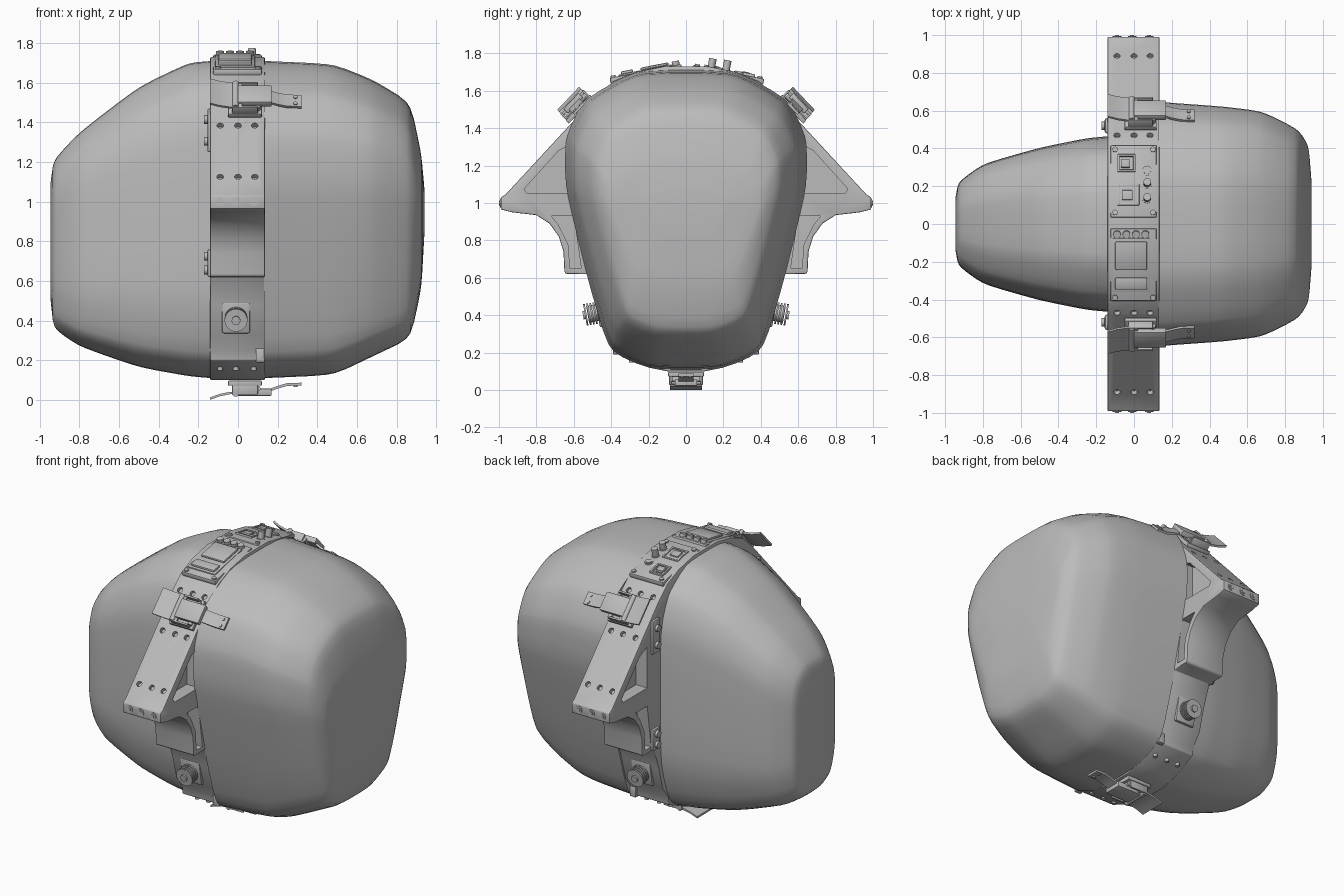
import bpy, bmesh
from math import radians, pi
from mathutils import Matrix, Vector

cube = bpy.data.objects.get("Cube")
if cube:
    bpy.data.objects.remove(cube, do_unlink=True)

grey = bpy.data.materials.new("plain grey")
grey.use_nodes = True
grey.diffuse_color = (0.5, 0.5, 0.5, 1)
grey.node_tree.nodes["Principled BSDF"].inputs["Base Color"].default_value = (0.5, 0.5, 0.5, 1)
parts = []
T = Matrix.Translation


def finish(name, bm, matrix=Matrix()):
    bm.transform(matrix)
    bmesh.ops.recalc_face_normals(bm, faces=bm.faces)
    mesh = bpy.data.meshes.new(name)
    bm.to_mesh(mesh)
    bm.free()
    mesh.materials.append(grey)
    obj = bpy.data.objects.new(name, mesh)
    bpy.context.scene.collection.objects.link(obj)
    parts.append(obj)
    return obj


def add_box(bm, x, y, z, bevel=0.0):
    m = T(((x[0] + x[1]) / 2, (y[0] + y[1]) / 2, (z[0] + z[1]) / 2))
    m = m @ Matrix.Diagonal((x[1] - x[0], y[1] - y[0], z[1] - z[0], 1))
    new = bmesh.ops.create_cube(bm, size=1, matrix=m)["verts"]
    if bevel:
        edges = {e for v in new for e in v.link_edges}
        bmesh.ops.bevel(bm, geom=list(edges), offset=bevel, segments=2, profile=0.5, affect='EDGES')


def add_cyl(bm, loc, r, depth, axis="Z", sides=20):
    rot = {"X": Matrix.Rotation(pi / 2, 4, 'Y'), "Y": Matrix.Rotation(pi / 2, 4, 'X'), "Z": Matrix()}[axis]
    bmesh.ops.create_cone(bm, cap_ends=True, segments=sides, radius1=r, radius2=r,
                          depth=depth, matrix=T(loc) @ rot)


def add_prism(bm, outline, a, b, axis="X"):
    # Outline is (y, z) along X, or (x, z) along Y
    ends = [[bm.verts.new((t, u, v) if axis == "X" else (u, t, v)) for u, v in outline] for t in (a, b)]
    bm.faces.new(ends[0])
    bm.faces.new(ends[1])
    n = len(outline)
    for i in range(n):
        bm.faces.new((ends[0][i], ends[0][(i + 1) % n], ends[1][(i + 1) % n], ends[1][i]))


def cut_corners(pts, closed, ratio):
    # Corner cutting keeps flat facets and rounds the creases between them
    out = [] if closed else [pts[0]]
    for i in range(len(pts) if closed else len(pts) - 1):
        a, b = pts[i], pts[(i + 1) % len(pts)]
        out += [a.lerp(b, ratio), a.lerp(b, 1 - ratio)]
    return out if closed else out + [pts[-1]]


def shell(name, half, rows):
    # One section lofted along x; rows are (x, half width, top, bottom)
    section = half + [(-u, v) for u, v in reversed(half)]
    grid = [[Vector((x, w * u, zb + (zt - zb) * v)) for u, v in section] for x, w, zt, zb in rows]
    for ratio in (0.16, 0.25):
        grid = [cut_corners(r, True, ratio) for r in grid]
        cols = [cut_corners(list(c), False, ratio) for c in zip(*grid)]
        grid = [list(r) for r in zip(*cols)]
    bm = bmesh.new()
    rings = [[bm.verts.new(p) for p in r] for r in grid]
    n = len(rings[0])
    for a, b in zip(rings, rings[1:]):
        for i in range(n):
            bm.faces.new((a[i], a[(i + 1) % n], b[(i + 1) % n], b[i]))
    bm.faces.new(rings[0])
    bm.faces.new(rings[-1])
    finish(name, bm)


# Faceted shells: a wide tapered one and a narrower upright one
shell("large_shell", [(0.3, 0), (0.64, 0.06), (0.8, 0.27), (1.01, 0.61), (1.01, 0.77), (0.86, 0.9), (0.42, 1.0)],
      [(0.13, 0.64, 1.71, 0.11), (0.48, 0.615, 1.695, 0.125), (0.68, 0.59, 1.615, 0.22),
       (0.87, 0.495, 1.5, 0.31), (0.925, 0.41, 1.24, 0.56), (0.94, 0.22, 1.07, 0.83)])
shell("small_shell", [(0.35, 0), (0.8, 0.06), (1.01, 0.25), (1.01, 0.79), (0.83, 0.92), (0.42, 1.0)],
      [(-0.135, 0.46, 1.71, 0.11), (-0.25, 0.45, 1.7, 0.12), (-0.5, 0.4, 1.58, 0.165),
       (-0.8, 0.315, 1.35, 0.27), (-0.93, 0.22, 1.21, 0.36), (-0.945, 0.14, 1.1, 0.5)])

# Central frame with an outrigger fin on each side
side = [(0.12, 1.73), (0.27, 1.7), (0.39, 1.65), (0.48, 1.57), (0.965, 1.045), (0.99, 1.03), (0.99, 0.965),
        (0.93, 0.95), (0.8, 0.935), (0.73, 0.89), (0.68, 0.82), (0.655, 0.74), (0.65, 0.63), (0.64, 0.62),
        (0.53, 0.62), (0.48, 0.48), (0.44, 0.33), (0.38, 0.25), (0.375, 0.2), (0.2, 0.12), (0.1, 0.1)]
bm = bmesh.new()
add_prism(bm, side + [(-y, z) for y, z in reversed(side)], -0.14, 0.135)
frame = finish("central_frame", bm)

# Cutters: side pockets in the fins and rows of strap holes
slope = Matrix.Rotation(radians(-46.5), 4, 'X')
bm = bmesh.new()
for s in (-1, 1):
    for x0, x1 in ((-0.2, -0.06), (0.05, 0.2)):
        add_prism(bm, [(s * y, z) for y, z in [(0.6, 1.05), (0.85, 1.05), (0.865, 1.075), (0.68, 1.28), (0.6, 1.32)]], x0, x1)
        add_prism(bm, [(s * y, z) for y, z in [(0.56, 0.65), (0.62, 0.65), (0.63, 0.78), (0.68, 0.88), (0.72, 0.93), (0.6, 0.93)]], x0, x1)
    for x in (-0.09, 0, 0.085):
        for y, z in ((0.89, 1.125), (0.65, 1.383), (0.47, 1.58)):
            m = T((x, s * y, z)) @ Matrix.Rotation(radians(-46.5 * s), 4, 'X')
            bmesh.ops.create_cone(bm, cap_ends=True, segments=14, radius1=0.017, radius2=0.017, depth=0.05, matrix=m)
cutter = finish("frame_cutter", bm)
cutter.hide_render = True
bev = frame.modifiers.new("bevel", 'BEVEL')
bev.width, bev.segments, bev.limit_method, bev.angle_limit = 0.006, 2, 'ANGLE', radians(40)
cut = frame.modifiers.new("pockets", 'BOOLEAN')
cut.object, cut.operation, cut.solver = cutter, 'DIFFERENCE', 'EXACT'
bpy.context.view_layer.objects.active = frame
for mod in ("bevel", "pockets"):
    bpy.ops.object.modifier_apply(modifier=mod)
parts.remove(cutter)
bpy.data.objects.remove(cutter, do_unlink=True)


# Over-centre latch: raised hook band, base, cheeks, lever, rollers and tail
def buckle(name, matrix):
    bm = bmesh.new()
    hook = [(-0.14, 0.086), (-0.09, 0.068), (-0.04, 0.058), (0.02, 0.056)]
    add_prism(bm, hook + [(x, z - 0.012) for x, z in reversed(hook)], -0.085, 0.085, "Y")
    add_box(bm, (-0.05, 0.12), (-0.095, 0.095), (-0.01, 0.015), 0.004)
    for y in (-0.09, 0.078):
        add_box(bm, (-0.03, 0.1), (y, y + 0.012), (0.0, 0.06), 0.004)
    add_box(bm, (-0.02, 0.17), (-0.06, 0.06), (0.03, 0.066), 0.006)
    add_cyl(bm, (-0.012, 0, 0.055), 0.016, 0.17, "Y")
    add_cyl(bm, (0.1, 0, 0.03), 0.014, 0.15, "Y")
    tail = [(0.15, 0.035), (0.2, 0.016), (0.25, 0.002), (0.32, 0.0)]
    add_prism(bm, tail + [(x, z + 0.014) for x, z in reversed(tail)], -0.04, 0.04, "Y")
    for y in (-0.022, 0.022):
        add_cyl(bm, (0.29, y, 0.015), 0.01, 0.012)
    finish(name, bm, matrix)


for s, label in ((-1, "front"), (1, "back")):
    flip = Matrix.Diagonal((1, s, 1, 1))
    buckle(label + "_buckle", flip @ T((0, 0.568, 1.5)) @ slope)

    # Threaded connector in its raised housing
    bm = bmesh.new()
    add_box(bm, (-0.08, 0.06), (-0.08, 0.08), (-0.06, 0.012), 0.01)
    add_cyl(bm, (-0.01, 0, 0.03), 0.045, 0.07)
    for i in range(4):
        add_cyl(bm, (-0.01, 0, 0.024 + 0.017 * i), 0.058, 0.009)
    add_cyl(bm, (-0.01, 0, 0.082), 0.022, 0.016)
    finish(label + "_connector", bm, flip @ T((0, 0.462, 0.415)) @ Matrix.Rotation(radians(-100), 4, 'X'))

    # Fin end bolts, frame lugs, lower clip and lower screws
    bm = bmesh.new()
    for x in (-0.09, -0.01, 0.08):
        add_cyl(bm, (x, 0.988, 1.0), 0.023, 0.014, "Y")
        add_cyl(bm, (x, 0.993, 1.0), 0.013, 0.014, "Y", sides=6)
        add_cyl(bm, (x, 0.29, 0.16), 0.014, 0.025)
    for y, z, h in ((0.52, 1.36, 0.11), (0.52, 0.69, 0.07)):
        add_box(bm, (-0.155, -0.13), (y - 0.04, y + 0.04), (z - h, z + h), 0.01)
        for dz in (-0.5, 0.5):
            add_cyl(bm, (-0.16, y, z + h * dz), 0.022, 0.022, "X")
    add_box(bm, (0.09, 0.135), (0.36, 0.39), (0.19, 0.26), 0.005)
    finish(label + "_fasteners", bm, flip)

buckle("bottom_buckle", T((0, 0, 0.087)) @ Matrix.Rotation(pi, 4, 'X'))

# Front control panel: rocker switches and indicator buttons
bm = bmesh.new()
add_box(bm, (-0.125, 0.12), (-0.2, 0.19), (-0.02, 0.012), 0.008)
add_box(bm, (-0.115, 0.085), (-0.15, 0.14), (0.0, 0.02), 0.004)
add_box(bm, (-0.1, 0.07), (-0.03, 0.125), (0.015, 0.034), 0.01)
add_box(bm, (-0.1, 0.07), (-0.135, -0.07), (0.015, 0.034), 0.008)
for x in (-0.09, -0.04, 0.01, 0.06):
    add_cyl(bm, (x, 0.162, 0.018), 0.02, 0.03)
for x in (-0.1, 0.1):
    add_cyl(bm, (x, -0.18, 0.012), 0.014, 0.02)
finish("switch_panel", bm, T((0, -0.21, 1.695)) @ Matrix.Rotation(radians(11), 4, 'X'))

# Back control panel: square sockets, toggles and corner screws
bm = bmesh.new()
add_box(bm, (-0.125, 0.12), (-0.19, 0.2), (-0.02, 0.012), 0.008)
for x, y, r in ((-0.04, 0.1, 0.048), (-0.03, -0.07, 0.058)):
    for d in (-r, r - 0.012):
        add_box(bm, (x - r, x + r), (y + d, y + d + 0.012), (0.0, 0.026), 0.003)
        add_box(bm, (x + d, x + d + 0.012), (y - r, y + r), (0.0, 0.026), 0.003)
    add_box(bm, (x - r * 0.6, x + r * 0.4), (y - r * 0.5, y + r * 0.4), (0.0, 0.03), 0.004)
for y, h in ((-0.09, 0.066), (-0.01, 0.072), (0.06, 0.026)):
    add_cyl(bm, (0.07, y, 0.012), 0.026, 0.02)
    add_cyl(bm, (0.07, y, h / 2), 0.02, h)
for x in (-0.1, 0.1):
    for y in (-0.165, 0.175):
        add_cyl(bm, (x, y, 0.012), 0.014, 0.018)
finish("socket_panel", bm, T((0, 0.22, 1.69)) @ Matrix.Rotation(radians(-11), 4, 'X'))

# Smooth shading with sharp edges kept
bpy.ops.object.select_all(action='DESELECT')
for obj in parts:
    obj.select_set(True)
bpy.context.view_layer.objects.active = parts[0]
bpy.ops.object.shade_smooth_by_angle(angle=radians(35))
